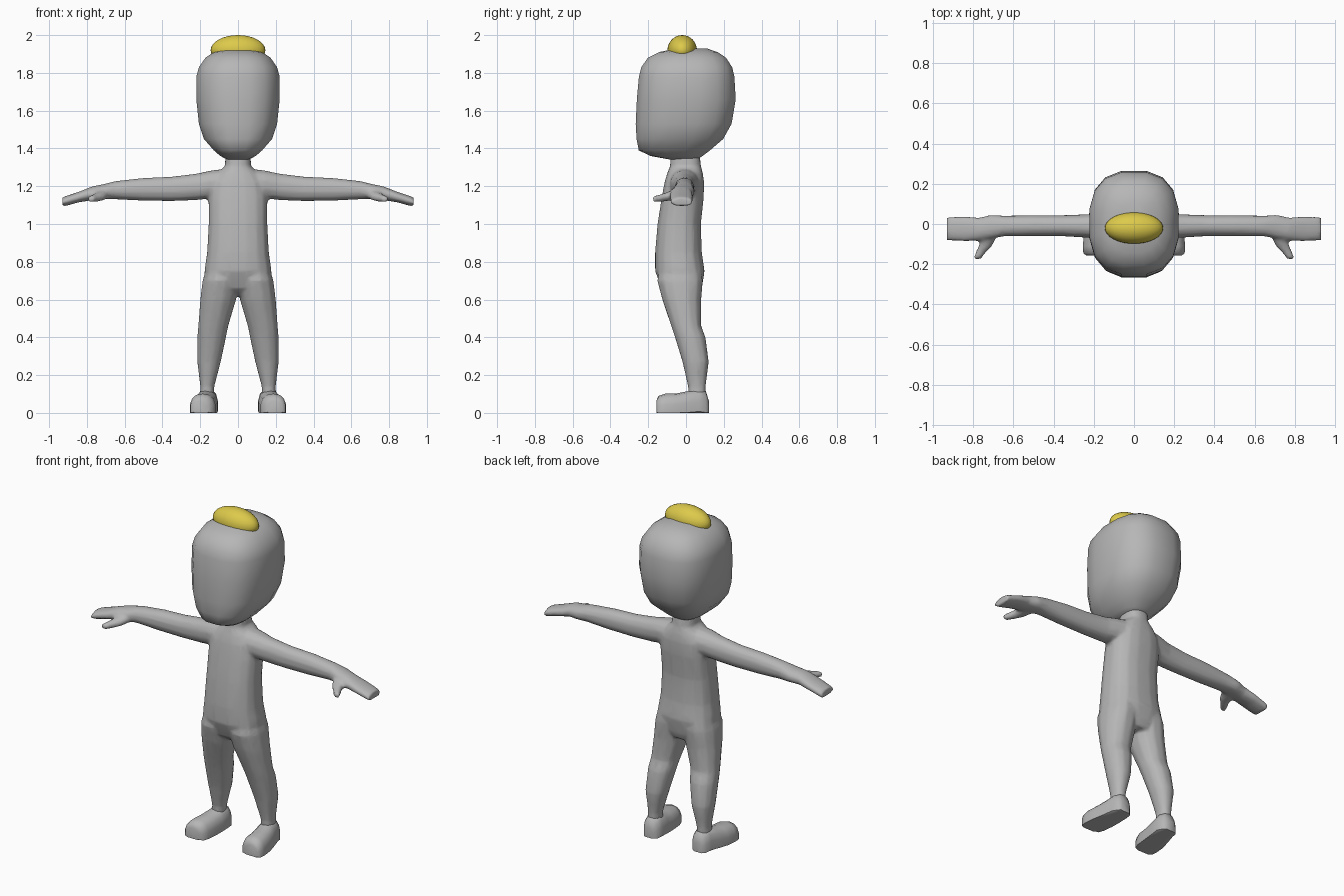
import bpy, bmesh, math
from mathutils import Vector


def material(name, rgb):
    m = bpy.data.materials.new(name)
    m.diffuse_color = (*rgb, 1)
    return m


GREY = material("grey", (0.47, 0.47, 0.47))
YELLOW = material("yellow", (0.72, 0.59, 0.07))


def loft(bm, axis, stations, n=12, p=2.2, side=1, floor=None):
    """Skin rounded rings; station = position, then low/high of the other two axes."""
    others = [i for i in range(3) if i != axis]
    rings = []
    for t, a0, a1, b0, b1 in stations:
        ring = []
        for k in range(n):
            ang = math.tau * (k + 0.5) / n
            c, s = math.cos(ang), math.sin(ang)
            co = Vector()
            co[axis] = t
            co[others[0]] = (a0 + a1) / 2 + (a1 - a0) / 2 * math.copysign(abs(c) ** (2 / p), c)
            co[others[1]] = (b0 + b1) / 2 + (b1 - b0) / 2 * math.copysign(abs(s) ** (2 / p), s)
            co.x *= side
            if floor is not None:
                co.z = max(co.z, floor)
            ring.append(bm.verts.new(co))
        rings.append(ring)
    for r, q in zip(rings, rings[1:]):
        for k in range(n):
            bm.faces.new((r[k], r[(k + 1) % n], q[(k + 1) % n], q[k]))
    bm.faces.new(rings[0])
    bm.faces.new(rings[-1])


def finish(bm, name, mat, angle=50):
    bmesh.ops.recalc_face_normals(bm, faces=bm.faces)
    me = bpy.data.meshes.new(name)
    bm.to_mesh(me)
    bm.free()
    me.materials.append(mat)
    me.polygons.foreach_set("use_smooth", [True] * len(me.polygons))
    me.set_sharp_from_angle(angle=math.radians(angle))
    ob = bpy.data.objects.new(name, me)
    bpy.context.collection.objects.link(ob)
    return ob


# body: torso, neck, legs, arms, hands and thumbs blended into one skin
body = bmesh.new()
loft(body, 2, [
    (0.62, -0.08, 0.08, -0.08, 0.07), (0.66, -0.15, 0.15, -0.13, 0.085),
    (0.75, -0.18, 0.18, -0.165, 0.10), (0.85, -0.165, 0.165, -0.165, 0.085),
    (1.00, -0.157, 0.157, -0.152, 0.08), (1.14, -0.157, 0.157, -0.13, 0.095),
    (1.22, -0.145, 0.145, -0.115, 0.097), (1.27, -0.11, 0.11, -0.10, 0.09),
    (1.305, -0.07, 0.07, -0.085, 0.08), (1.40, -0.065, 0.065, -0.08, 0.07)],
    n=16, p=2.5)
for s in (-1, 1):
    # leg
    loft(body, 2, [
        (0.05, 0.125, 0.205, 0.01, 0.105), (0.14, 0.125, 0.20, 0.01, 0.105),
        (0.27, 0.09, 0.217, -0.02, 0.122), (0.40, 0.062, 0.217, -0.06, 0.105),
        (0.46, 0.05, 0.212, -0.08, 0.082), (0.60, 0.008, 0.202, -0.128, 0.083),
        (0.70, -0.005, 0.19, -0.155, 0.092), (0.78, 0.01, 0.165, -0.14, 0.08)], side=s)
    # arm and hand
    loft(body, 0, [
        (0.02, -0.09, 0.08, 1.14, 1.30), (0.14, -0.085, 0.065, 1.135, 1.285),
        (0.22, -0.07, 0.05, 1.125, 1.268), (0.35, -0.062, 0.045, 1.12, 1.252),
        (0.50, -0.062, 0.045, 1.122, 1.245), (0.65, -0.062, 0.042, 1.13, 1.228),
        (0.71, -0.075, 0.047, 1.13, 1.212), (0.77, -0.083, 0.032, 1.125, 1.20),
        (0.84, -0.088, 0.04, 1.115, 1.172), (0.93, -0.082, 0.036, 1.09, 1.142)], side=s)
    # thumb
    loft(body, 1, [
        (-0.175, 0.76, 0.80, 1.115, 1.148), (-0.145, 0.738, 0.79, 1.115, 1.155),
        (-0.105, 0.70, 0.772, 1.12, 1.168), (-0.04, 0.67, 0.765, 1.13, 1.19)],
        n=8, side=s)
body = finish(body, "body", GREY)
mod = body.modifiers.new("blend", 'REMESH')
mod.mode, mod.voxel_size, mod.use_smooth_shade = 'VOXEL', 0.01, True
mod = body.modifiers.new("soften", 'SMOOTH')
mod.iterations = 5
mod = body.modifiers.new("simplify", 'DECIMATE')
mod.ratio = 0.2

# feet: rounded on top, flat soles, toes turned slightly out
for s, name in ((-1, "left_foot"), (1, "right_foot")):
    foot = bmesh.new()
    loft(foot, 1, [
        (-0.157, 0.155, 0.238, -0.03, 0.065), (-0.145, 0.13, 0.253, -0.05, 0.09),
        (-0.11, 0.118, 0.256, -0.06, 0.102), (-0.05, 0.112, 0.25, -0.06, 0.103),
        (0.01, 0.108, 0.235, -0.06, 0.115), (0.07, 0.105, 0.22, -0.06, 0.13),
        (0.105, 0.115, 0.21, -0.06, 0.115), (0.122, 0.135, 0.195, -0.03, 0.06)],
        n=14, p=2.4, side=s, floor=0)
    finish(foot, name, GREY)

# head: squarish block with a narrow chin
head = bmesh.new()
loft(head, 2, [
    (1.342, -0.06, 0.06, -0.09, 0.06), (1.36, -0.095, 0.095, -0.19, 0.09),
    (1.39, -0.13, 0.13, -0.253, 0.13), (1.45, -0.183, 0.183, -0.265, 0.20),
    (1.53, -0.21, 0.21, -0.27, 0.245), (1.66, -0.224, 0.224, -0.264, 0.267),
    (1.78, -0.224, 0.224, -0.253, 0.26), (1.83, -0.21, 0.21, -0.24, 0.248),
    (1.88, -0.175, 0.175, -0.205, 0.215), (1.91, -0.13, 0.13, -0.145, 0.17),
    (1.93, -0.06, 0.06, -0.05, 0.11)], n=16, p=2.6)
finish(head, "head", GREY, 60)

# cap: half-buried oval dome on the crown
cap = bmesh.new()
bmesh.ops.create_uvsphere(cap, u_segments=32, v_segments=16, radius=1)
for v in cap.verts:
    v.co = (v.co.x * 0.145, v.co.y * 0.078 - 0.02, max(1.92 + v.co.z * 0.08, 1.895))
finish(cap, "cap", YELLOW, 60)
